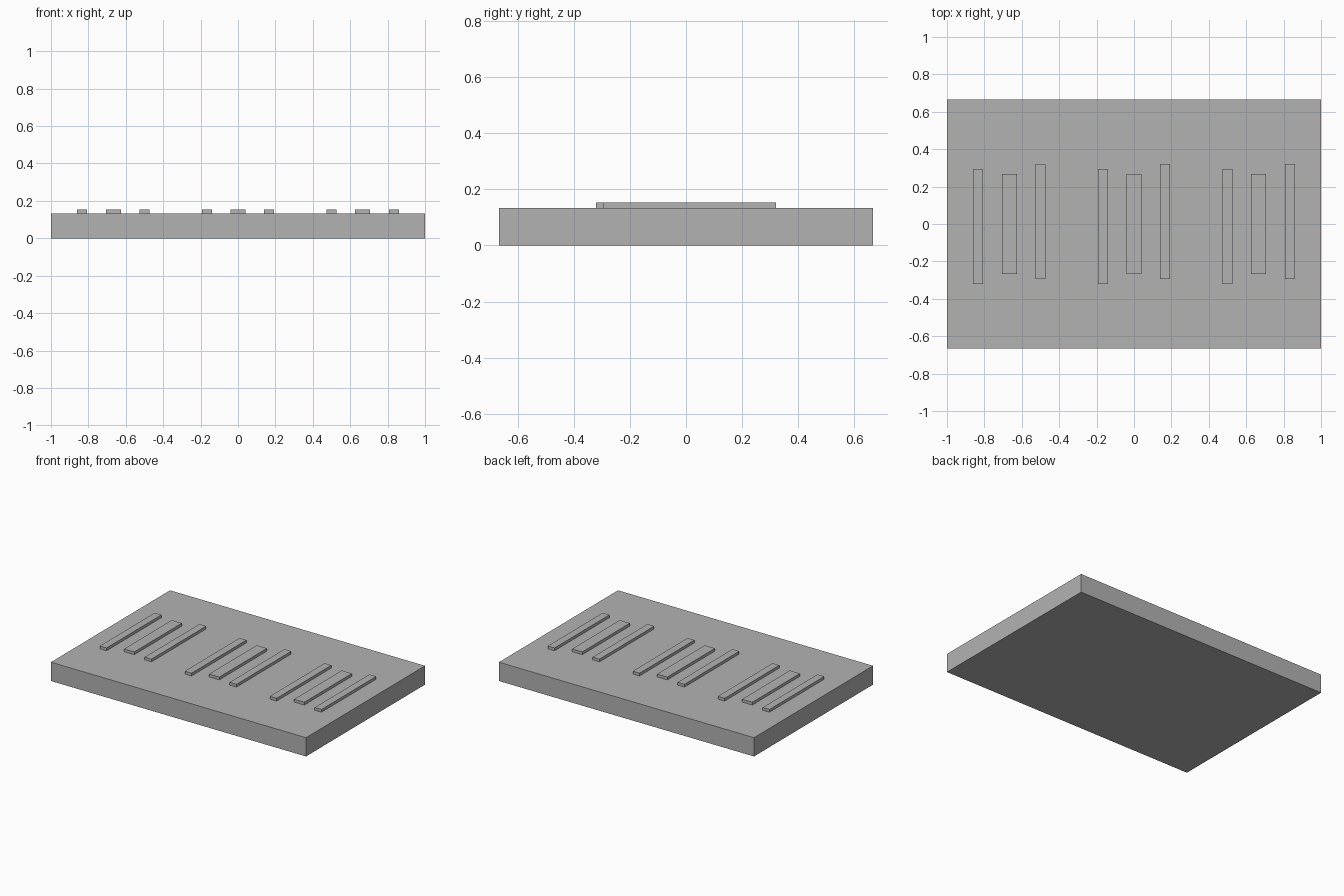
import bpy

if "Cube" in bpy.data.objects:
    bpy.data.objects.remove(bpy.data.objects["Cube"], do_unlink=True)

# Single plain grey
grey = bpy.data.materials.new("plain_grey")
grey.use_nodes = True
colour = (0.45, 0.45, 0.45, 1)
grey.diffuse_color = colour
grey.node_tree.nodes["Principled BSDF"].inputs["Base Color"].default_value = colour


def box(name, centre, size):
    bpy.ops.mesh.primitive_cube_add(size=1, location=centre)
    ob = bpy.context.object
    ob.name = name
    ob.scale = size
    bpy.ops.object.transform_apply(location=False, rotation=False, scale=True)
    ob.data.materials.append(grey)
    return ob


BASE_H = 0.1333
BAR_H = 0.02

# Flat slab
box("base_slab", (0, 0, BASE_H / 2), (2, 1.3333, BASE_H))

# Three groups of raised bars: x offset, y centre, width, length
bars = {
    "right_bar": (-0.1667, -0.0133, 0.0533, 0.6133),
    "middle_bar": (0, 0, 0.08, 0.5333),
    "left_bar": (0.1667, 0.0133, 0.0533, 0.6133),
}
for group, gx in (("right", -0.6667), ("centre", 0), ("left", 0.6667)):
    for name, (dx, y, width, length) in bars.items():
        box(f"{group}_group_{name}", (gx + dx, y, BASE_H + BAR_H / 2),
            (width, length, BAR_H))
